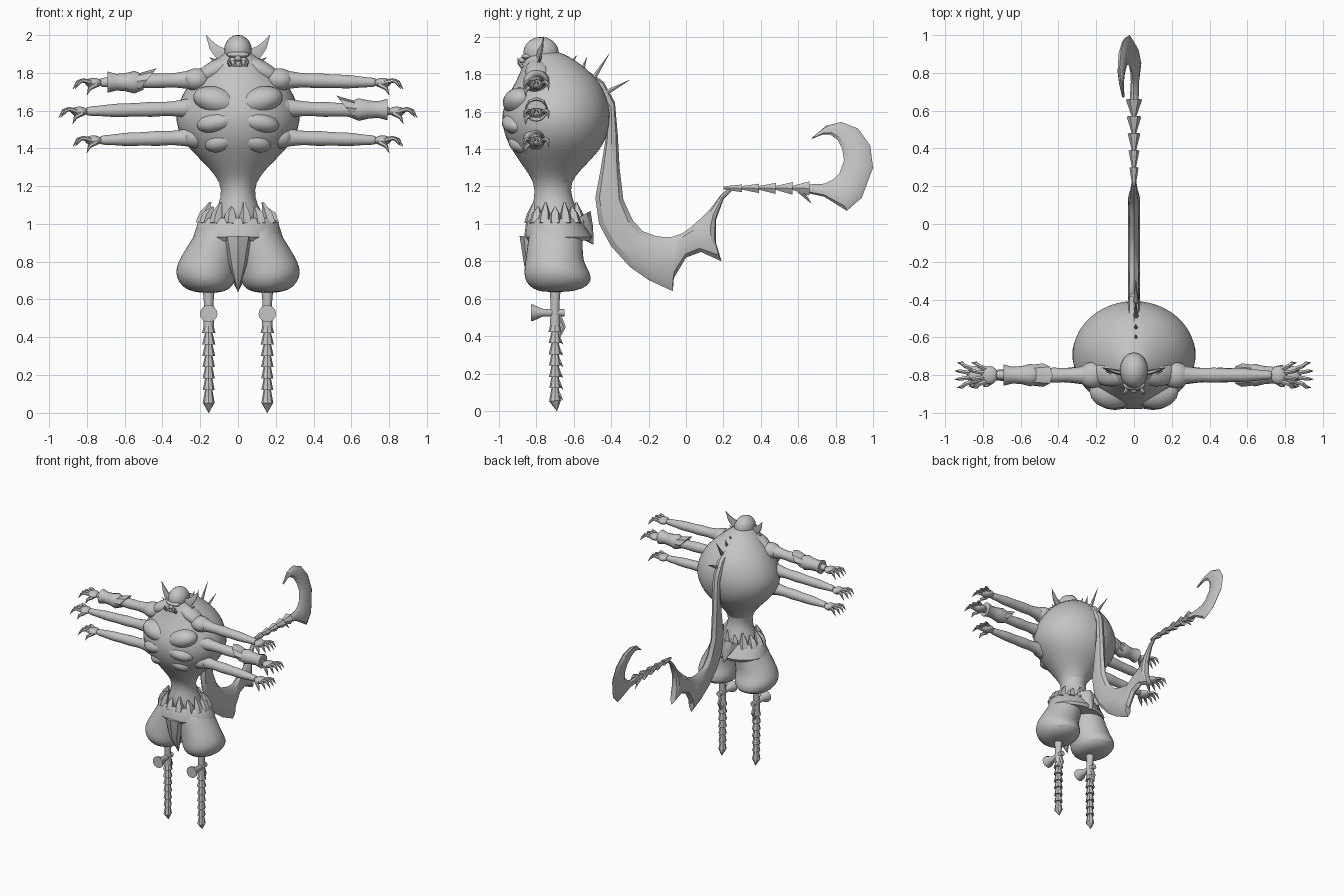
import bpy, bmesh, math
from mathutils import Vector

cube = bpy.data.objects.get("Cube")
if cube:
    bpy.data.objects.remove(cube)

grey = bpy.data.materials.new("plain grey")
grey.use_nodes = True
colour = (0.55, 0.55, 0.55, 1)
grey.diffuse_color = colour
grey.node_tree.nodes["Principled BSDF"].inputs["Base Color"].default_value = colour


def finish(name, bm, subdivide=0, angle=40):
    bmesh.ops.recalc_face_normals(bm, faces=bm.faces)
    mesh = bpy.data.meshes.new(name)
    bm.to_mesh(mesh)
    bm.free()
    mesh.materials.append(grey)
    obj = bpy.data.objects.new(name, mesh)
    bpy.context.collection.objects.link(obj)
    if subdivide:
        mod = obj.modifiers.new("Smooth", "SUBSURF")
        mod.levels = mod.render_levels = subdivide
    bpy.ops.object.select_all(action="DESELECT")
    bpy.context.view_layer.objects.active = obj
    obj.select_set(True)
    bpy.ops.object.shade_smooth_by_angle(angle=math.radians(angle))
    return obj


def loft(name, rings, sides=12, subdivide=0, angle=40):
    """Skin rings given as (centre, half axis, other half axis)."""
    bm = bmesh.new()
    loops = []
    for centre, u, v in rings:
        turns = [math.tau * i / sides for i in range(sides)]
        loops.append([bm.verts.new(Vector(centre) + Vector(u) * math.cos(t) + Vector(v) * math.sin(t))
                      for t in turns])
    for a, b in zip(loops, loops[1:]):
        for i in range(sides):
            j = (i + 1) % sides
            bm.faces.new((a[i], a[j], b[j], b[i]))
    bm.faces.new(loops[0])
    bm.faces.new(loops[-1])
    return finish(name, bm, subdivide, angle)


def tube(name, points, radii, sides=6, subdivide=0):
    """Round tube through points; a tiny last radius gives a spike."""
    points = [Vector(p) for p in points]
    rings = []
    for i, p in enumerate(points):
        along = (points[min(i + 1, len(points) - 1)] - points[max(i - 1, 0)]).normalized()
        side = along.cross(Vector((0, 1, 0) if abs(along.y) < 0.8 else (0, 0, 1))).normalized()
        rings.append((p, side * radii[i], along.cross(side) * radii[i]))
    return loft(name, rings, sides, subdivide)


def column(name, rows, x=0, sides=20, subdivide=1):
    """Upright body from rows of (height, front, back, half width, x offset)."""
    rings = [((x * row[4] if x else 0, (row[1] + row[2]) / 2, row[0]),
              (row[3], 0, 0), (0, (row[2] - row[1]) / 2, 0)) for row in rows]
    return loft(name, rings, sides, subdivide)


def ball(name, centre, size, tilt=0):
    bm = bmesh.new()
    bmesh.ops.create_uvsphere(bm, u_segments=16, v_segments=10, radius=1)
    obj = finish(name, bm)
    obj.location, obj.scale, obj.rotation_euler = centre, size, (0, tilt, 0)
    return obj


def blade(name, pairs, width, lean=0):
    """Fin across the side plane, skinned between two edges of (y, z) points."""
    rings = []
    for k, (outer, inner) in enumerate(pairs):
        a, b = Vector((0, *outer)), Vector((0, *inner))
        for p in (a, b):
            p.x = lean * (p.z - 1.2)
        w = width * min(1, 0.3 + (len(pairs) - 1 - k) * 0.25)
        rings.append(((a + b) / 2, (a - b) / 2, (w, 0, 0)))
    return loft(name, rings, 8, 0, 30)


# Torso, a round hunched barrel over a narrow waist
column("torso", [(1.93, -.83, -.70, .05), (1.89, -.86, -.61, .10), (1.83, -.88, -.53, .18),
                 (1.76, -.91, -.46, .25), (1.68, -.96, -.42, .30), (1.59, -.99, -.40, .335),
                 (1.50, -.98, -.41, .325), (1.42, -.95, -.44, .28), (1.35, -.90, -.50, .21),
                 (1.29, -.86, -.56, .15), (1.22, -.81, -.62, .092), (1.14, -.81, -.61, .088),
                 (1.07, -.83, -.58, .12), (.98, -.83, -.56, .17)], sides=24)

# Chest muscles, ribs and traps
for s in (-1, 1):
    ball("pectoral", (s * .11, -.885, 1.65), (.13, .095, .075), s * -.25)
    ball("upper_rib", (s * .10, -.90, 1.54), (.12, .085, .06), s * .2)
    ball("lower_rib", (s * .08, -.87, 1.44), (.10, .08, .06), s * .3)
    ball("trapezius", (s * .12, -.79, 1.815), (.12, .07, .05), s * .5)

# Head with brow, jaw, tusks and ears
ball("head", (0, -.775, 1.915), (.075, .095, .085))
ball("brow", (0, -.85, 1.895), (.06, .03, .018))
ball("jaw", (0, -.845, 1.845), (.06, .04, .025))
ball("nose", (0, -.875, 1.875), (.018, .02, .015))
for s in (-1, 1):
    tube("tusk", [(s * .04, -.875, 1.84), (s * .05, -.895, 1.86), (s * .04, -.90, 1.89)], [.012, .009, .001])
    tube("tooth", [(s * .015, -.88, 1.84), (s * .015, -.89, 1.87)], [.008, .001])
    loft("ear", [((s * .06, -.79, 1.89), (0, .012, 0), (0, 0, .04)),
                 ((s * .11, -.78, 1.91), (0, .012, 0), (s * -.01, 0, .035)),
                 ((s * .14, -.77, 1.945), (0, .007, 0), (s * -.012, 0, .02)),
                 ((s * .17, -.76, 2.0), (0, .001, 0), (0, 0, .001))], 6)
    tube("ear_lobe", [(s * .08, -.79, 1.88), (s * .11, -.79, 1.855), (s * .15, -.78, 1.88)], [.015, .014, .001])

# Three pairs of arms with clawed hands
arm_radii = [.075, .055, .045, .036, .044, .036, .038, .036, .026, .028]
for s in (-1, 1):
    for label, height, reach in (("upper", 1.77, .88), ("middle", 1.62, .955), ("lower", 1.465, .88)):
        def at(x, z=0, y=0):
            return (s * x, -.80 + y, height + z - .03 * x)
        wrist = reach - .14
        xs = [.17 + (wrist - .17) * i / (len(arm_radii) - 1) for i in range(len(arm_radii))]
        tube(label + "_arm", [at(x) for x in xs], arm_radii, 12, 1)
        ball(label + "_shoulder", at(.22), (.075, .07, .06))
        ball(label + "_palm", at(wrist + .025), (.045, .048, .026))
        for f in (-1.5, -.5, .5, 1.5):
            tip = reach - .012 * abs(f)
            tube("finger", [at(wrist + .03, 0, f * .02), at(wrist + .08, .014, f * .032),
                            at(tip - .025, .006, f * .042), at(tip, -.03, f * .044)],
                 [.014, .012, .01, .001])
        tube("thumb", [at(wrist + .01, -.01, -.03), at(wrist + .045, -.03, -.055),
                       at(wrist + .06, -.065, -.06)], [.015, .011, .001])


# One flared bracer on each side
def bracer(name, s, start, end, z):
    step = (end - start) / 4
    tube(name, [(s * (start + step * i), -.80, z) for i in range(5)], [.04, .06, .048, .044, .056], 12)
    loft(name + "_flare", [((s * (start - .02), -.80, z + .012), (0, .062, 0), (s * -.05, 0, .062)),
                           ((s * (start + .07), -.80, z), (0, .052, 0), (s * -.04, 0, .045))], 8)


bracer("upper_bracer", -1, .50, .69, 1.75)
bracer("middle_bracer", 1, .59, .79, 1.605)

# Ballooning trousers, one half per leg
for s in (-1, 1):
    column("trouser_leg", [(1.03, -.82, -.56, .09, .09), (.96, -.84, -.55, .12, .10),
                           (.88, -.85, -.55, .145, .125), (.80, -.86, -.55, .16, .16),
                           (.74, -.87, -.51, .165, .17), (.69, -.86, -.50, .15, .165),
                           (.65, -.82, -.55, .115, .16), (.635, -.76, -.64, .05, .155)], s)
column("waistband", [(1.03, -.84, -.56, .19), (1.01, -.855, -.55, .212), (.93, -.865, -.50, .237),
                     (.91, -.85, -.51, .225)], subdivide=0)
tube("back_flap", [(0, -.58, 1.03), (0, -.54, .96), (0, -.495, .89)], [.08, .05, .002], 8)
tube("front_flap", [(0, -.81, .93), (0, -.82, .78), (0, -.78, .64)], [.08, .045, .002], 8)

# Ragged cloth shards round the waist
for i in range(14):
    t = math.tau * i / 14
    c, d = math.cos(t), math.sin(t)
    tall = 1.09 + .025 * (i % 2)
    tube("waist_shard", [(.19 * c, -.70 + .135 * d, 1.0), (.175 * c, -.70 + .125 * d, 1.05),
                         (.145 * c, -.70 + .115 * d, tall)], [.035, .03, .006], 5)

# Thin jointed legs ending in points
for s in (-1, 1):
    x, y = s * .155, -.70
    tube("shin_top", [(x, y, .67), (x, y, .58), (x, y, .46)], [.033, .025, .028], 10)
    tube("knee_disc", [(x, -.83, .525), (x, -.815, .525), (x, -.77, .525), (x, -.65, .525)],
         [.046, .044, .022, .02], 14)
    tube("calf_strut", [(x, -.68, .51), (x, -.655, .45), (x, -.69, .38)], [.015, .014, .012])
    for i in range(7):
        top = .49 - .06 * i
        tube("leg_segment", [(x, y, top), (x, y, top - .068)], [.018, .036 - .001 * i], 8)
        tube("leg_barb", [(x, y + .015, top - .035), (x, y + .043, top - .075)], [.012, .001], 4)
    tube("foot_spike", [(x, y, .09), (x, y, .055), (x, y + .01, 0)], [.02, .032, .001], 8)

# Tail fin from the upper back, with two lower spurs
blade("tail", [((-.62, 1.79), (-.57, 1.85)), ((-.48, 1.70), (-.44, 1.76)), ((-.42, 1.58), (-.38, 1.65)),
               ((-.43, 1.45), (-.365, 1.48)), ((-.455, 1.3), (-.355, 1.3)), ((-.485, 1.14), (-.335, 1.13)),
               ((-.465, 1.0), (-.285, 1.02)), ((-.4, .88), (-.23, .96)), ((-.3, .77), (-.16, .935)),
               ((-.2, .70), (-.12, .93)), ((-.07, .64), (-.08, .93)), ((-.065, .71), (-.06, .935)),
               ((0, .82), (-.02, .95)), ((.08, .85), (.03, .985)), ((.19, .80), (.08, 1.03)),
               ((.16, .9), (.1, 1.05)), ((.16, 1.02), (.13, 1.08)), ((.2, 1.13), (.185, 1.155)),
               ((.25, 1.18), (.24, 1.2))], .032)

# Barbed tail links
for i in range(5):
    y = .2 + .09 * i
    tube("tail_link", [(0, y, 1.193), (0, y + .1, 1.19)], [.009, .024 + .005 * i], 6)
tube("tail_joint", [(0, .62, 1.19), (0, .70, 1.19)], [.022, .02])
tube("joint_barb", [(0, .61, 1.18), (0, .67, 1.11)], [.018, .001], 4)

# Hooked blade at the tail tip
blade("tail_blade", [((.63, 1.17), (.63, 1.21)), ((.74, 1.145), (.74, 1.215)), ((.86, 1.07), (.79, 1.24)),
                     ((.94, 1.14), (.82, 1.27)), ((1.0, 1.3), (.845, 1.34)), ((.985, 1.42), (.835, 1.40)),
                     ((.92, 1.51), (.81, 1.45)), ((.83, 1.545), (.77, 1.478)), ((.75, 1.525), (.73, 1.478)),
                     ((.67, 1.458), (.675, 1.455))], .022, -.22)

# Spines down the back
for base, tip in (((-.62, 1.85), (-.585, 1.90)), ((-.56, 1.81), (-.53, 1.89)),
                  ((-.50, 1.77), (-.41, 1.91)), ((-.43, 1.70), (-.30, 1.77))):
    tube("back_spine", [(.01, *base), (.01, *tip)], [.016, .001])
